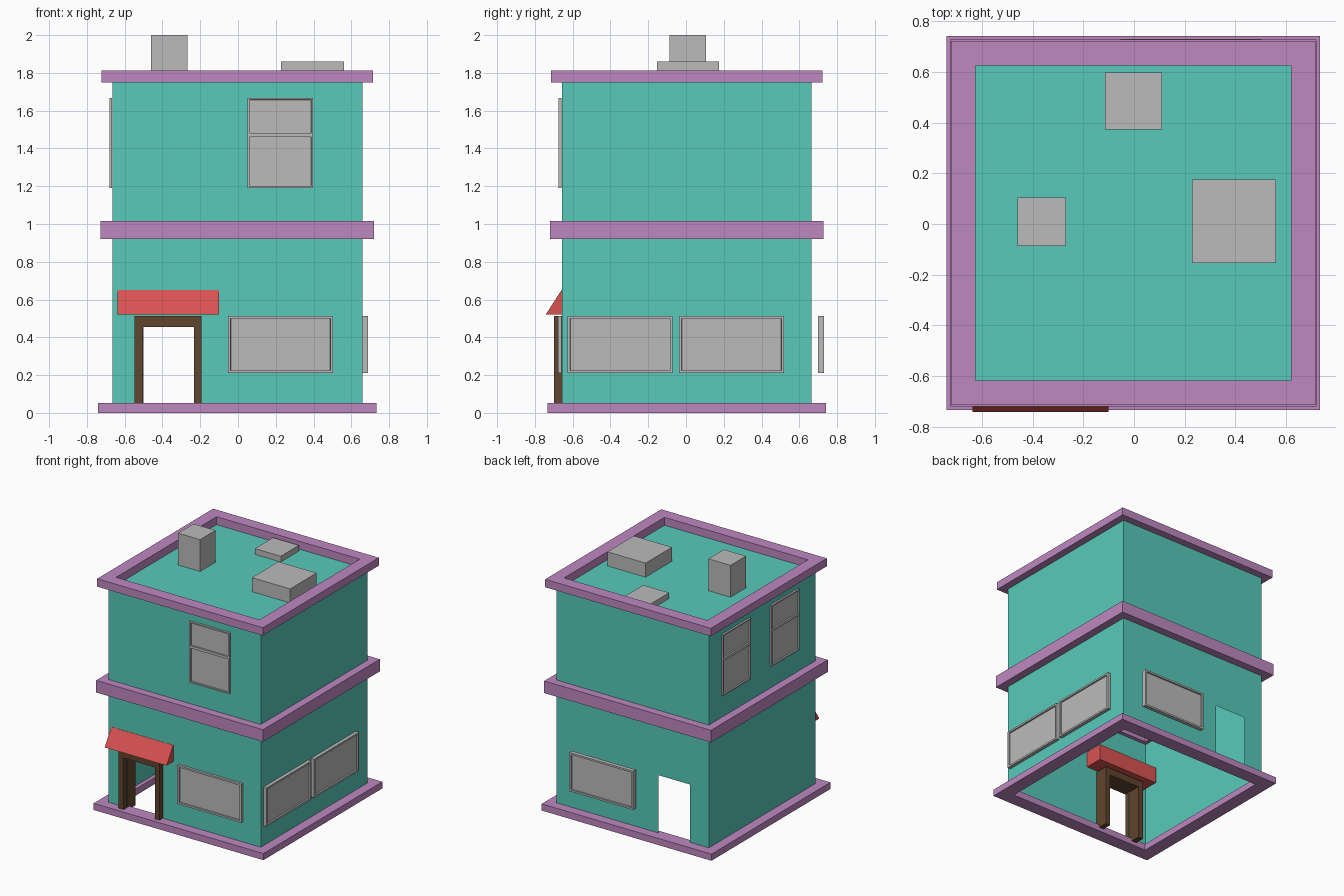
import bpy
import bmesh
from mathutils import Matrix, Vector

old = bpy.data.objects.get("Cube")
if old:
    bpy.data.objects.remove(old, do_unlink=True)


def material(name, rgb):
    m = bpy.data.materials.new(name)
    m.use_nodes = True
    m.diffuse_color = (*rgb, 1)
    m.node_tree.nodes["Principled BSDF"].inputs["Base Color"].default_value = (*rgb, 1)
    return m


TEAL = material("teal wall", (0.095, 0.59, 0.49))
PURPLE = material("purple trim", (0.515, 0.246, 0.53))
GREY = material("grey", (0.497, 0.497, 0.497))
BROWN = material("brown wood", (0.12, 0.058, 0.026))
RED = material("red awning", (0.70, 0.085, 0.085))

CX, CY = -0.003, 0.004   # middle of the walls
WALL = 0.661             # half width of the walls
ROOF = 1.75


def finish(name, bm, mat):
    mesh = bpy.data.meshes.new(name)
    bm.to_mesh(mesh)
    bm.free()
    mesh.materials.append(mat)
    ob = bpy.data.objects.new(name, mesh)
    bpy.context.collection.objects.link(ob)
    return ob


def add_box(bm, lo, hi):
    lo, hi = Vector(lo), Vector(hi)
    size = Matrix.Diagonal((*(hi - lo), 1))
    bmesh.ops.create_cube(bm, size=1, matrix=Matrix.Translation((lo + hi) / 2) @ size)


def box(name, lo, hi, mat):
    bm = bmesh.new()
    add_box(bm, lo, hi)
    return finish(name, bm, mat)


def cut(bm, point, normal):
    geom = bm.verts[:] + bm.edges[:] + bm.faces[:]
    bmesh.ops.bisect_plane(bm, geom=geom, plane_co=point, plane_no=normal)


def square_ring(name, outer, inner, z0, z1):
    """Square trim band with a rectangular section."""
    bm = bmesh.new()
    loops = []
    for r, z in ((outer, z0), (outer, z1), (inner, z1), (inner, z0)):
        loops.append([bm.verts.new((CX + sx * r, CY + sy * r, z))
                      for sx, sy in ((-1, -1), (1, -1), (1, 1), (-1, 1))])
    for a in range(4):
        low, high = loops[a], loops[(a + 1) % 4]
        for b in range(4):
            c = (b + 1) % 4
            bm.faces.new((low[b], low[c], high[c], high[b]))
    bmesh.ops.recalc_face_normals(bm, faces=bm.faces)
    return finish(name, bm, PURPLE)


def window(name, side, u0, u1, z0, z1, near, far, margin, split=None):
    """Raised frame with sunken panes; u runs along the wall."""
    axis = 0 if side in ("left", "right") else 1
    sign = 1 if side in ("left", "back") else -1
    d0, d1 = sorted((sign * near, sign * far))
    bm = bmesh.new()
    if axis == 0:
        add_box(bm, (d0, u0, z0), (d1, u1, z1))
    else:
        add_box(bm, (u0, d0, z0), (u1, d1, z1))
    if split:
        cut(bm, (0, 0, split), (0, 0, 1))
    bm.normal_update()
    panes = [f for f in bm.faces if f.normal[axis] * sign > 0.9]
    bmesh.ops.inset_individual(bm, faces=panes, thickness=margin)
    bmesh.ops.inset_individual(bm, faces=panes, thickness=0.001, depth=-0.012)
    return finish(name, bm, GREY)


# Wall shell: open underneath, with a doorway at front and back
DOOR_L, DOOR_R, DOOR_TOP = -0.50, -0.228, 0.505
bm = bmesh.new()
add_box(bm, (CX - WALL, CY - WALL, 0), (CX + WALL, CY + WALL, ROOF))
cut(bm, (DOOR_L, 0, 0), (1, 0, 0))
cut(bm, (DOOR_R, 0, 0), (1, 0, 0))
cut(bm, (0, 0, DOOR_TOP), (0, 0, 1))
bm.normal_update()
gone = []
for f in bm.faces:
    c = f.calc_center_median()
    doorway = abs(f.normal.y) > 0.9 and DOOR_L < c.x < DOOR_R and c.z < DOOR_TOP
    if doorway or f.normal.z < -0.9:
        gone.append(f)
bmesh.ops.delete(bm, geom=gone, context="FACES")
finish("walls_and_roof", bm, TEAL)

# Trim bands
square_ring("base_trim", 0.737, 0.63, 0, 0.052)
square_ring("middle_trim", 0.724, 0.63, 0.92, 1.015)
square_ring("parapet", 0.719, 0.622, ROOF, 1.812)

# Roof boxes
box("chimney", (-0.46, -0.087, ROOF), (-0.268, 0.105, 2), GREY)
box("roof_unit", (0.228, -0.153, ROOF), (0.56, 0.175, 1.86), GREY)
box("roof_hatch", (-0.115, 0.373, ROOF), (0.11, 0.598, 1.795), GREY)

# Ground floor windows
LOW = (0.21, 0.514)
window("front_low_window", "front", -0.053, 0.503, *LOW, 0.659, 0.678, 0.02)
window("back_low_window", "back", -0.053, 0.503, *LOW, 0.698, 0.73, 0.02)
for i, u in enumerate((-0.627, -0.037)):
    window(f"left_low_window_{i + 1}", "left", u, u + 0.556, *LOW, 0.66, 0.687, 0.02)

# Upper floor sash windows
HIGH = (1.19, 1.668)
window("front_high_window", "front", 0.05, 0.398, *HIGH, 0.659, 0.676, 0.014, 1.471)
for i, u in enumerate((-0.437, 0.165)):
    window(f"right_high_window_{i + 1}", "right", u, u + 0.348, *HIGH,
           0.666, 0.681, 0.014, 1.471)

# Door frame: two posts and a header, deep enough to pass through the wall
bm = bmesh.new()
FRONT, BACK = -0.698, -0.55
outline = [(-0.547, 0.03), (-0.547, 0.513), (-0.193, 0.513), (-0.193, 0.03),
           (-0.233, 0.03), (-0.233, 0.456), (-0.504, 0.456), (-0.504, 0.03)]
face = bm.faces.new([bm.verts.new((x, FRONT, z)) for x, z in outline])
ext = bmesh.ops.extrude_face_region(bm, geom=[face])
moved = [g for g in ext["geom"] if isinstance(g, bmesh.types.BMVert)]
bmesh.ops.translate(bm, verts=moved, vec=(0, BACK - FRONT, 0))
bmesh.ops.recalc_face_normals(bm, faces=bm.faces)
finish("door_frame", bm, BROWN)

# Sloped awning over the door
bm = bmesh.new()
profile = [(-0.742, 0.522), (-0.659, 0.65), (-0.51, 0.65), (-0.51, 0.522)]
face = bm.faces.new([bm.verts.new((-0.638, y, z)) for y, z in profile])
ext = bmesh.ops.extrude_face_region(bm, geom=[face])
moved = [g for g in ext["geom"] if isinstance(g, bmesh.types.BMVert)]
bmesh.ops.translate(bm, verts=moved, vec=(0.537, 0, 0))
bmesh.ops.recalc_face_normals(bm, faces=bm.faces)
finish("awning", bm, RED)
